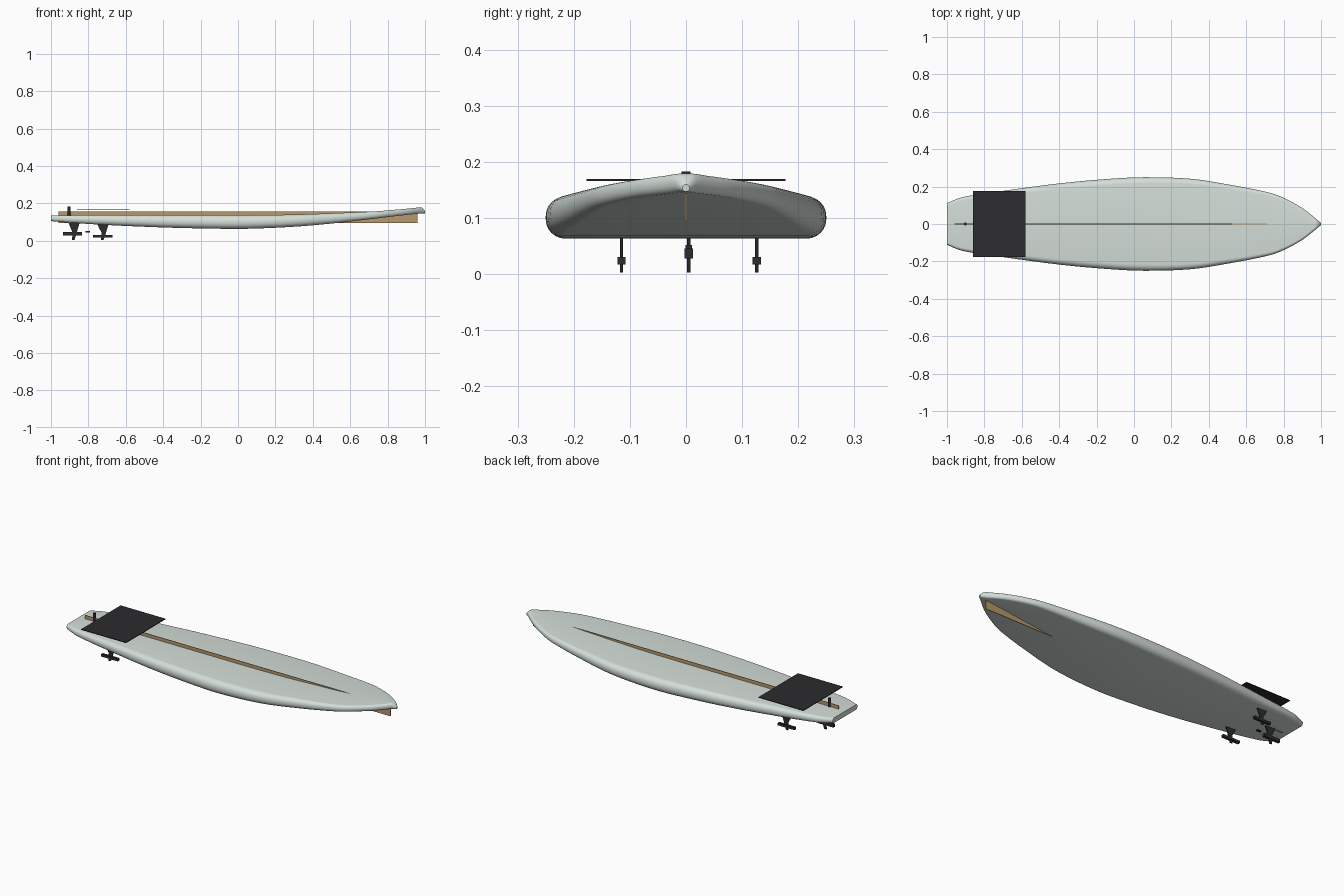
import bpy, bmesh, math

if "Cube" in bpy.data.objects:
    bpy.data.objects.remove(bpy.data.objects["Cube"])


def material(name, rgb):
    m = bpy.data.materials.new(name)
    m.diffuse_color = (*rgb, 1)
    m.use_nodes = True
    m.node_tree.nodes["Principled BSDF"].inputs["Base Color"].default_value = m.diffuse_color
    return m


FOAM = material("pale_foam", (0.66, 0.73, 0.69))
WOOD = material("wood", (0.47, 0.32, 0.15))
DARK = material("dark_rubber", (0.025, 0.025, 0.028))


def make(name, bm, mat):
    bmesh.ops.recalc_face_normals(bm, faces=bm.faces)
    me = bpy.data.meshes.new(name)
    bm.to_mesh(me)
    bm.free()
    ob = bpy.data.objects.new(name, me)
    bpy.context.collection.objects.link(ob)
    me.materials.append(mat)
    return ob


def box(name, x0, x1, y0, y1, z0, z1, mat):
    bm = bmesh.new()
    bmesh.ops.create_cube(bm, size=1)
    for v in bm.verts:
        v.co = ((x0 + x1) / 2 + v.co.x * (x1 - x0),
                (y0 + y1) / 2 + v.co.y * (y1 - y0),
                (z0 + z1) / 2 + v.co.z * (z1 - z0))
    return make(name, bm, mat)


def spline(a, b, c, d, t):
    # Catmull-Rom with uneven spacing along x
    def slope(p, q, k):
        return (q[k] - p[k]) / (q[0] - p[0]) if q[0] != p[0] else 0
    h = c[0] - b[0]
    out = [b[0] + h * t]
    for k in (1, 2, 3):
        m0, m1 = slope(a, c, k) * h, slope(b, d, k) * h
        out.append((2*t**3 - 3*t*t + 1) * b[k] + (t**3 - 2*t*t + t) * m0
                   + (3*t*t - 2*t**3) * c[k] + (t**3 - t*t) * m1)
    return out


# Board stations: x, half width, bottom z, deck z
KEYS = [(-1, .111, .105, .134), (-.92, .143, .098, .136), (-.7, .177, .084, .137),
        (-.4, .217, .071, .137), (-.15, .240, .065, .137), (.05, .250, .064, .137),
        (.3, .242, .075, .140), (.5, .212, .092, .147), (.73, .166, .118, .157),
        (.82, .130, .129, .164), (.9, .085, .138, .171), (.95, .047, .143, .176),
        (.98, .022, .146, .178), (1, .006, .147, .160)]


def ring(hw, z0, z1):
    # Rounded cross-section: flat deck and bottom, full round rails
    r = min((z1 - z0) * .46, hw)
    pts = []
    for cy, cz, start in ((hw - r, z1 - r, 0), (r - hw, z1 - r, 90),
                          (r - hw, z0 + r, 180), (hw - r, z0 + r, 270)):
        for i in range(7):
            a = math.radians(start + i * 15)
            pts.append((cy + r * math.cos(a), cz + r * math.sin(a)))
    return pts


# Board: lofted through the stations
bm = bmesh.new()
stations = []
for i in range(len(KEYS) - 1):
    a, d = KEYS[max(i - 1, 0)], KEYS[min(i + 2, len(KEYS) - 1)]
    stations += [spline(a, KEYS[i], KEYS[i + 1], d, t / 4) for t in range(4)]
stations.append(KEYS[-1])
loops = [[bm.verts.new((x, y, z)) for y, z in ring(hw, z0, z1)]
         for x, hw, z0, z1 in stations]
for p, q in zip(loops, loops[1:]):
    for j in range(len(p)):
        k = (j + 1) % len(p)
        bm.faces.new((p[j], p[k], q[k], q[j]))
bm.faces.new(loops[0])
bm.faces.new(loops[-1])
board = make("board", bm, FOAM)
bpy.context.view_layer.objects.active = board
board.select_set(True)
bpy.ops.object.shade_smooth_by_angle(angle=math.radians(40))

# Stringer and traction pad
box("stringer", -.96, .96, -.0015, .0015, .095, .156, WOOD)
box("traction_pad", -.862, -.58, -.177, .177, .166, .170, DARK)

# Leash plug
bm = bmesh.new()
bmesh.ops.create_cone(bm, cap_ends=True, segments=16, radius1=.008, radius2=.008, depth=.06)
bmesh.ops.translate(bm, verts=bm.verts, vec=(-.903, 0, .153))
make("leash_plug", bm, DARK)
box("leash_loop", -.815, -.79, -.001, .011, .045, .052, DARK)


# Fins: raked tapering blade with a cross bar
def fin(name, x, y, ztop, bar):
    prof = [(x - .035, ztop), (x + .035, ztop), (x + .024, ztop - .012),
            (x - .001, .003), (x - .014, .003), (x - .012, .045), (x - .026, ztop - .022)]
    bm = bmesh.new()
    sides = [[bm.verts.new((px, y + s * .003, pz)) for px, pz in prof] for s in (-1, 1)]
    for s in sides:
        bm.faces.new(s)
    for j in range(len(prof)):
        k = (j + 1) % len(prof)
        bm.faces.new((sides[0][j], sides[0][k], sides[1][k], sides[1][j]))
    make(name, bm, DARK)
    x0, x1, z0, z1 = bar
    box(name + "_bar", x0, x1, y - .0075, y + .0075, z0, z1, DARK)


fin("rear_fin", -.873, .005, .100, (-.935, -.835, .028, .046))
for side, y in (("right", -.115), ("left", .126)):
    fin(side + "_fin", -.718, y, .092, (-.775, -.67, .017, .031))
